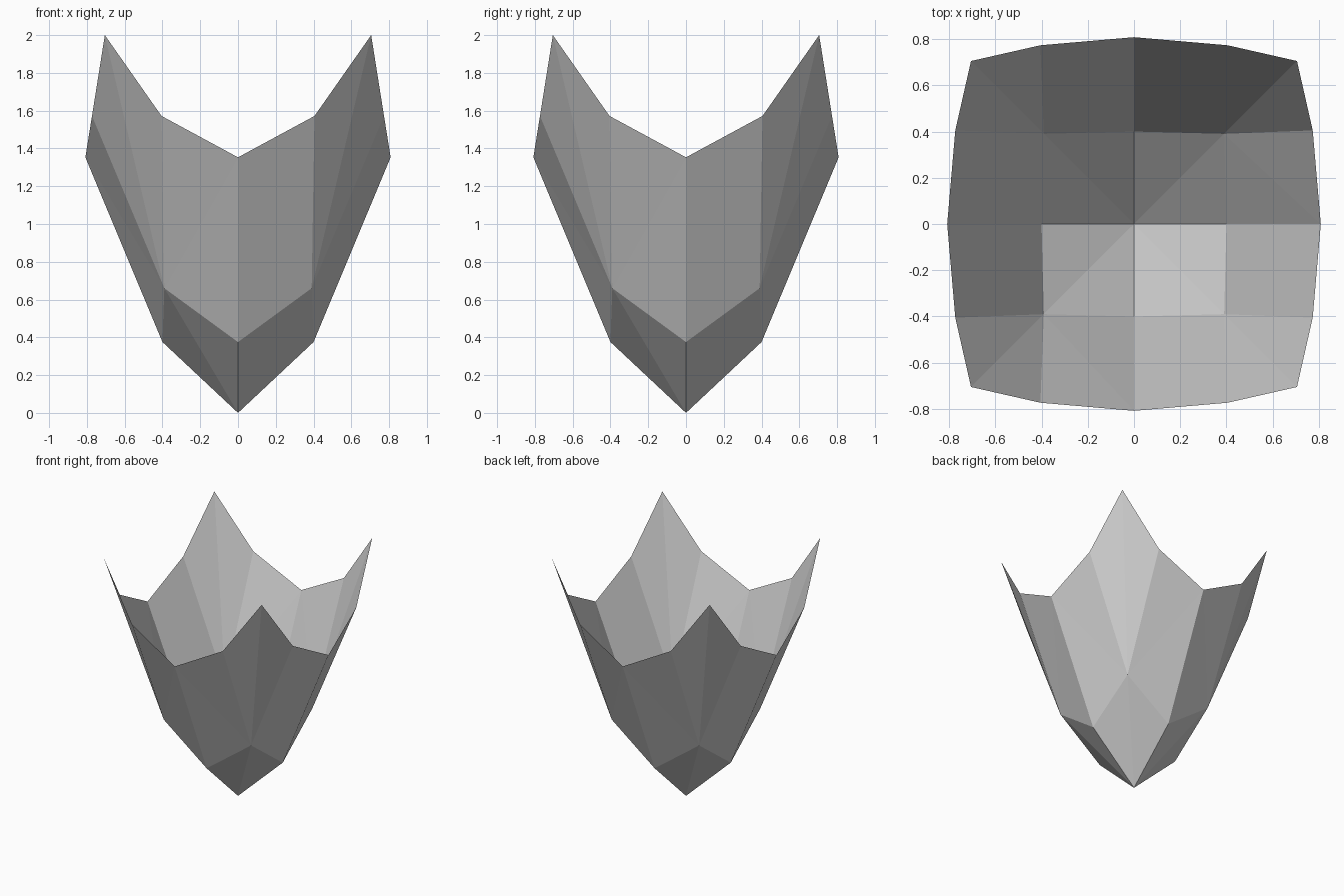
import bpy
import bmesh

cube = bpy.data.objects.get("Cube")
if cube:
    bpy.data.objects.remove(cube, do_unlink=True)

# Plain grey shell material
grey = bpy.data.materials.new("plain grey")
grey.use_nodes = True
colour = (0.6, 0.6, 0.6, 1)
grey.diffuse_color = colour
grey.node_tree.nodes["Principled BSDF"].inputs["Base Color"].default_value = colour

# One quarter of the cup: centre, seam, fold and rim points
bm = bmesh.new()
base = bm.verts.new((0, 0, 0))
fold = bm.verts.new((0.39, 0.39, 0.66))
tip = bm.verts.new((0.705, 0.705, 2))
for swap in (False, True):
    def point(a, b, z):
        return bm.verts.new((b, a, z) if swap else (a, b, z))

    seam = point(0.4, 0, 0.375)
    rim_low = point(0.808, 0, 1.353)
    rim_mid = point(0.773, 0.405, 1.572)
    for tri in ((base, seam, fold), (seam, rim_low, fold),
                (rim_low, rim_mid, fold), (rim_mid, tip, fold)):
        # Outer side faces down and outward
        bm.faces.new(tri if swap else tri[::-1])

bmesh.ops.recalc_face_normals(bm, faces=bm.faces)
if sum(f.normal.z for f in bm.faces) > 0:
    bmesh.ops.reverse_faces(bm, faces=bm.faces)
mesh = bpy.data.meshes.new("pointed_cup")
bm.to_mesh(mesh)
bm.free()
mesh.materials.append(grey)

cup = bpy.data.objects.new("pointed_cup", mesh)
bpy.context.collection.objects.link(cup)

# Repeat the quarter on all four sides
mirror = cup.modifiers.new("four quarters", 'MIRROR')
mirror.use_axis = (True, True, False)
mirror.use_clip = True
